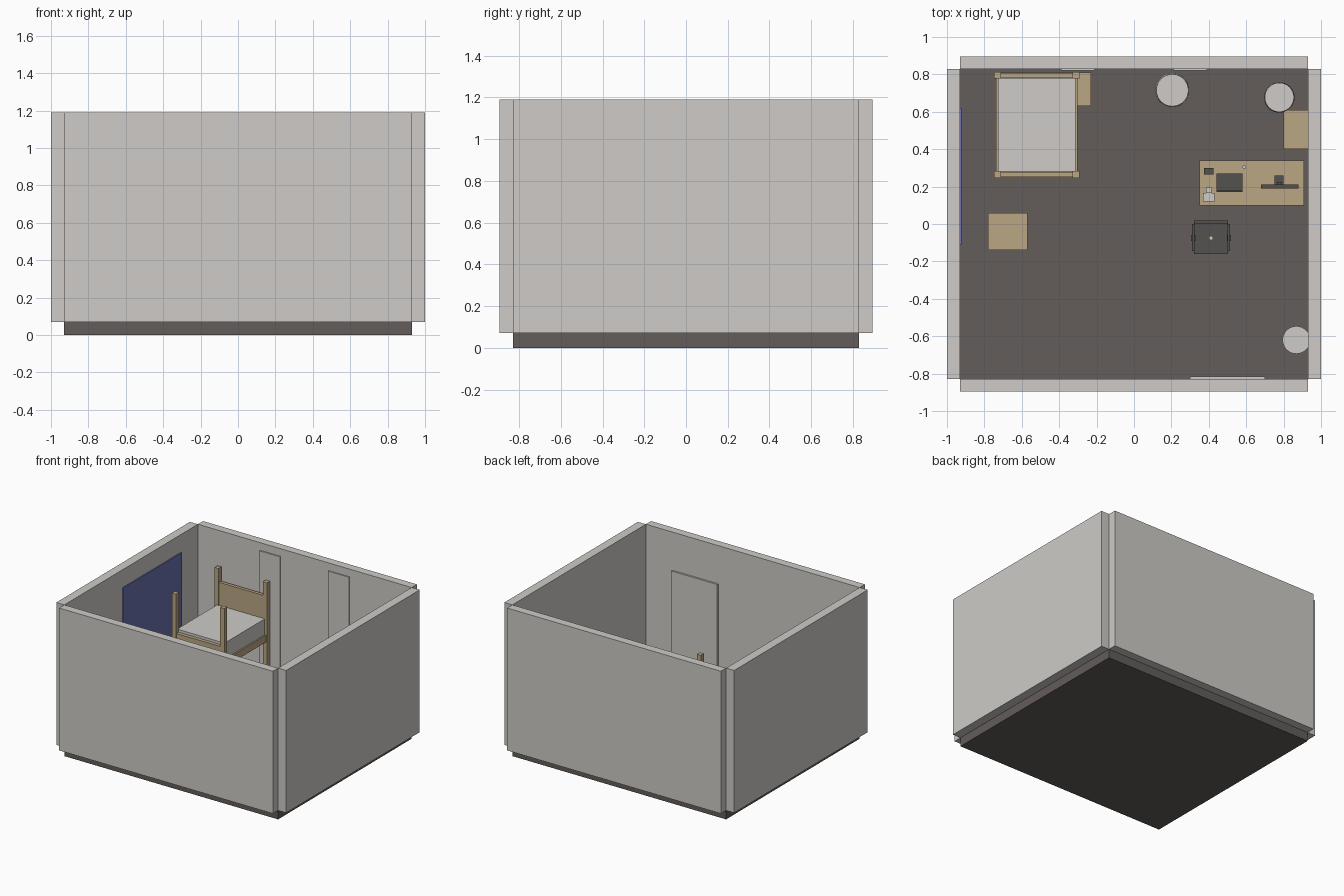
import bpy
import bmesh
from math import pi, cos, sin
from mathutils import Vector

if "Cube" in bpy.data.objects:
    bpy.data.objects.remove(bpy.data.objects["Cube"], do_unlink=True)


def material(name, rgb):
    m = bpy.data.materials.new(name)
    m.use_nodes = True
    m.diffuse_color = (*rgb, 1)
    m.node_tree.nodes["Principled BSDF"].inputs["Base Color"].default_value = (*rgb, 1)
    return m


PALE = material("warm_white", (0.62, 0.60, 0.57))
DARK = material("dark_floor", (0.125, 0.11, 0.10))
WOOD = material("light_wood", (0.50, 0.385, 0.23))
BLUE = material("blue_panel", (0.15, 0.17, 0.43))
BLACK = material("charcoal", (0.09, 0.085, 0.08))

FLOOR = 0.07
WALL_TOP = 1.19


def finish(name, bm, mat):
    mesh = bpy.data.meshes.new(name)
    bm.to_mesh(mesh)
    bm.free()
    mesh.materials.append(mat)
    obj = bpy.data.objects.new(name, mesh)
    bpy.context.collection.objects.link(obj)
    return obj


def box(name, x, y, z, mat):
    """Box from (low, high) ranges along each axis."""
    bm = bmesh.new()
    bmesh.ops.create_cube(bm, size=1)
    for v in bm.verts:
        v.co = Vector(r[0] if c < 0 else r[1] for c, r in zip(v.co, (x, y, z)))
    return finish(name, bm, mat)


def post(name, x, y, z, width, mat):
    h = width / 2
    return box(name, (x - h, x + h), (y - h, y + h), z, mat)


def drum(name, x, y, z, r_low, r_high, mat, sides=32):
    """Upright cylinder or tapered cylinder."""
    bm = bmesh.new()
    bmesh.ops.create_cone(bm, cap_ends=True, segments=sides, radius1=r_low,
                          radius2=r_high, depth=z[1] - z[0])
    bmesh.ops.translate(bm, verts=bm.verts, vec=(x, y, (z[0] + z[1]) / 2))
    return finish(name, bm, mat)


# Room shell
box("floor", (-0.93, 0.93), (-0.83, 0.83), (0, FLOOR), DARK)
for name, s in (("left", 1), ("right", -1)):
    box(name + "_wall", sorted((s * 0.93, s)), (-0.83, 0.83), (FLOOR, WALL_TOP), PALE)
for name, s in (("back", 1), ("front", -1)):
    box(name + "_wall", (-0.93, 0.93), sorted((s * 0.83, s * 0.895)), (FLOOR, WALL_TOP), PALE)

# Door, tall back panels and blue wall panel
box("door", (0.30, 0.70), (-0.83, -0.815), (FLOOR, 0.89), PALE)
for name, x in (("closet", -0.30), ("window", 0.30)):
    box(name + "_panel", (x - 0.09, x + 0.09), (0.82, 0.83), (FLOOR + 0.06, 1.13), PALE)
box("blue_wall_panel", (-0.93, -0.922), (-0.11, 0.62), (0.30, 1.05), BLUE)

# High bed: posts, boards, rails and mattress
for name, y in (("foot", 0.265), ("head", 0.795)):
    for x in (-0.73, -0.31):
        post("bed_" + name + "_post", x, y, (FLOOR, 0.92), 0.036, WOOD)
    box("bed_" + name + "_rail", (-0.72, -0.32), (y - 0.014, y + 0.014), (0.50, 0.61), WOOD)
box("headboard", (-0.72, -0.32), (0.782, 0.808), (0.61, 0.81), WOOD)
for x in (-0.73, -0.31):
    box("bed_side_rail", (x - 0.008, x + 0.008), (0.27, 0.79), (0.45, 0.505), WOOD)
box("bed_base", (-0.72, -0.32), (0.275, 0.785), (0.47, 0.50), WOOD)
box("mattress", (-0.727, -0.313), (0.28, 0.78), (0.50, 0.63), PALE)

# Small cabinets
for name, x, y in (("bedside", (-0.44, -0.23), (0.63, 0.81)),
                   ("side", (-0.78, -0.57), (-0.14, 0.06)),
                   ("wall", (0.80, 0.93), (0.40, 0.61))):
    box(name + "_cabinet", x, y, (FLOOR, 0.25), WOOD)

# Desk
DESK = 0.37
box("desk_top", (0.35, 0.91), (0.10, 0.34), (DESK - 0.025, DESK), WOOD)
for x in (0.37, 0.89):
    for y in (0.12, 0.32):
        post("desk_leg", x, y, (FLOOR, DESK - 0.025), 0.03, WOOD)

# Laptop, monitor and small desk items
box("laptop_base", (0.44, 0.58), (0.17, 0.27), (DESK, DESK + 0.012), BLACK)
box("laptop_screen", (0.44, 0.58), (0.17, 0.18), (DESK + 0.012, DESK + 0.10), BLACK)
box("monitor_screen", (0.68, 0.88), (0.19, 0.21), (DESK + 0.03, DESK + 0.15), BLACK)
box("monitor_stand", (0.765, 0.79), (0.21, 0.225), (DESK, DESK + 0.09), BLACK)
box("monitor_foot", (0.75, 0.80), (0.205, 0.26), (DESK, DESK + 0.01), BLACK)
box("desk_box", (0.375, 0.425), (0.265, 0.30), (DESK, DESK + 0.03), BLACK)
box("desk_lamp_base", (0.37, 0.43), (0.12, 0.165), (DESK, DESK + 0.02), PALE)
post("desk_lamp_neck", 0.40, 0.18, (DESK, DESK + 0.06), 0.03, PALE)
drum("desk_cup", 0.59, 0.305, (DESK, DESK + 0.03), 0.01, 0.01, PALE, 12)

# Swivel chair
CX, CY, SEAT = 0.412, -0.075, 0.25
box("chair_seat", (CX - 0.09, CX + 0.09), (-0.16, 0.0), (SEAT - 0.03, SEAT), BLACK)
box("chair_back", (CX - 0.09, CX + 0.09), (0.0, 0.02), (SEAT - 0.03, SEAT + 0.18), BLACK)
for s in (-1, 1):
    x = CX + s * 0.095
    box("chair_arm", (x - 0.006, x + 0.006), (-0.145, 0.0), (SEAT + 0.06, SEAT + 0.075), BLACK)
    box("chair_arm_support", (x - 0.011, x + 0.011), (-0.09, -0.06), (SEAT - 0.02, SEAT + 0.06), BLACK)
drum("chair_column", CX, CY, (FLOOR + 0.03, SEAT - 0.03), 0.012, 0.012, BLACK, 12)
drum("chair_button", CX, CY, (SEAT, SEAT + 0.004), 0.01, 0.01, PALE, 6)
for i in range(5):
    a = 2 * pi * i / 5
    foot = box("chair_foot", (0, 0.07), (-0.008, 0.008), (0, 0.02), BLACK)
    foot.location = (CX, CY, FLOOR + 0.01)
    foot.rotation_euler.z = a
    drum("chair_caster", CX + 0.065 * cos(a), CY + 0.065 * sin(a),
         (FLOOR, FLOOR + 0.015), 0.01, 0.01, BLACK, 8)

# Floor lamp, round stool and bin
drum("floor_lamp_base", 0.777, 0.677, (FLOOR, FLOOR + 0.02), 0.07, 0.07, PALE)
drum("floor_lamp_pole", 0.777, 0.677, (FLOOR + 0.02, 0.86), 0.01, 0.01, PALE, 12)
drum("floor_lamp_shade", 0.777, 0.677, (0.85, 1.0), 0.082, 0.078, PALE)
drum("round_stool", 0.205, 0.715, (FLOOR, 0.32), 0.09, 0.086, PALE)
drum("waste_bin", 0.868, -0.62, (FLOOR, 0.26), 0.07, 0.074, PALE)

# Smooth the round sides, keep rims crisp
bpy.ops.object.select_all(action="DESELECT")
for obj in bpy.context.collection.objects:
    if obj.type == "MESH" and len(obj.data.vertices) > 20:
        obj.select_set(True)
        bpy.context.view_layer.objects.active = obj
bpy.ops.object.shade_smooth_by_angle()
